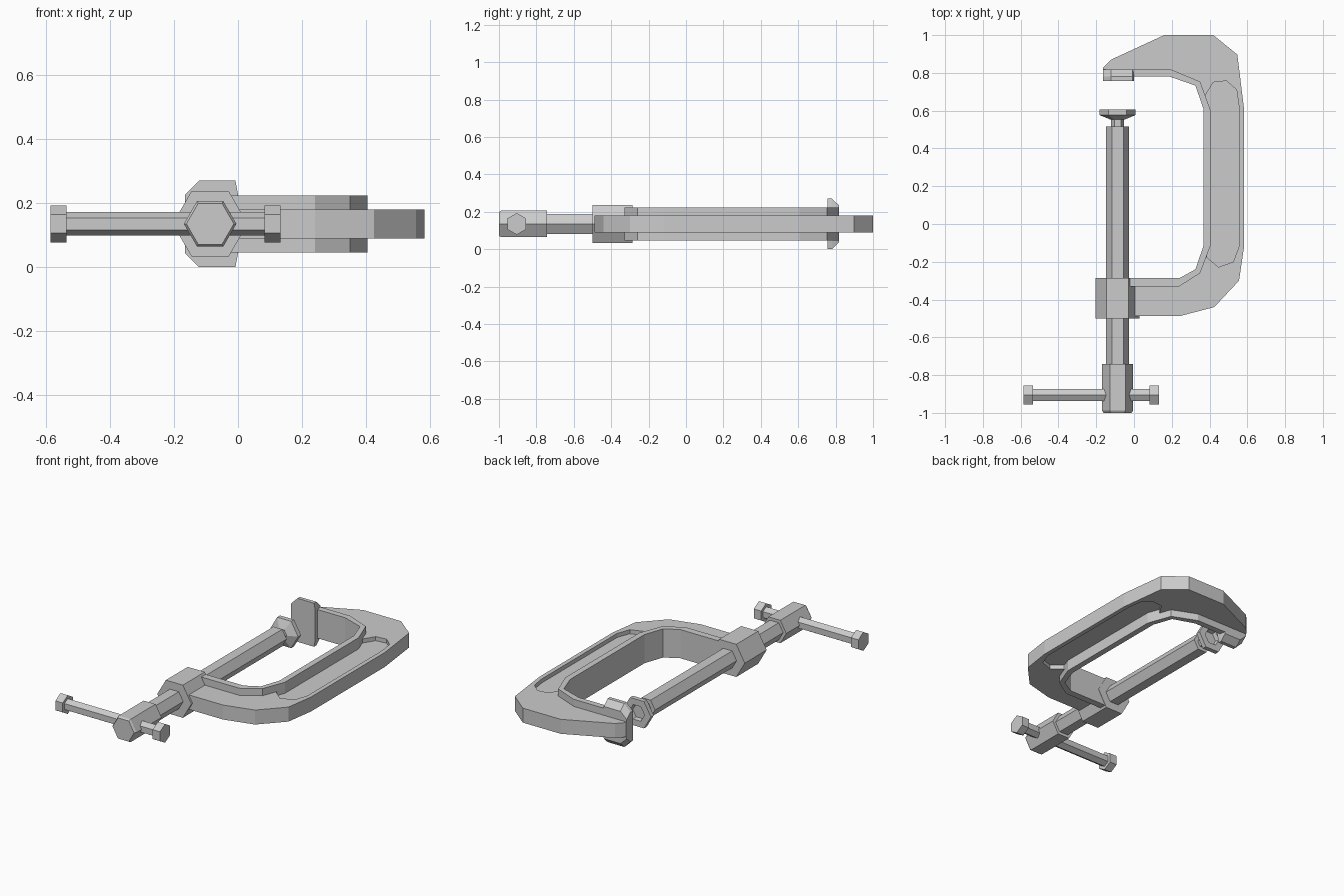
import bpy, bmesh, math
from mathutils import Vector, Matrix

cube = bpy.data.objects.get("Cube")
if cube:
    bpy.data.objects.remove(cube, do_unlink=True)

MID = 0.135          # height of the clamp's middle plane
AXIS = -0.087        # x of the screw axis
HANDLE_Y = -0.905

steel = bpy.data.materials.new("grey steel")
steel.use_nodes = True
steel.diffuse_color = (0.6, 0.6, 0.6, 1)
steel.node_tree.nodes["Principled BSDF"].inputs["Base Color"].default_value = (0.6, 0.6, 0.6, 1)


def finish(name, bm):
    bmesh.ops.recalc_face_normals(bm, faces=bm.faces)
    mesh = bpy.data.meshes.new(name)
    bm.to_mesh(mesh)
    bm.free()
    mesh.materials.append(steel)
    obj = bpy.data.objects.new(name, mesh)
    bpy.context.collection.objects.link(obj)
    return obj


def plate(name, outline, z0, z1):
    """Flat outline in x, y extruded from z0 to z1."""
    bm = bmesh.new()
    face = bm.faces.new([bm.verts.new((x, y, z0)) for x, y in outline])
    up = bmesh.ops.extrude_face_region(bm, geom=[face])["geom"]
    bmesh.ops.translate(bm, vec=(0, 0, z1 - z0),
                        verts=[v for v in up if isinstance(v, bmesh.types.BMVert)])
    return finish(name, bm)


def hex_lathe(name, stations, origin, u, v, along):
    """Six-sided solid through (position, radius) stations; corners point along u."""
    bm = bmesh.new()
    u, v, along, origin = map(Vector, (u, v, along, origin))
    rings = []
    for pos, r in stations:
        angles = [math.radians(60 * i) for i in range(6)]
        rings.append([bm.verts.new(origin + along * pos + (u * math.cos(a) + v * math.sin(a)) * r)
                      for a in angles])
    for a, b in zip(rings, rings[1:]):
        for i in range(6):
            j = (i + 1) % 6
            bm.faces.new((a[i], a[j], b[j], b[i]))
    bm.faces.new(rings[0])
    bm.faces.new(rings[-1])
    return finish(name, bm)


def on_screw(name, stations):
    return hex_lathe(name, stations, (AXIS, 0, MID), (1, 0, 0), (0, 0, 1), (0, 1, 0))


def on_handle(name, stations):
    return hex_lathe(name, stations, (0, HANDLE_Y, MID), (0, 0, 1), (0, 1, 0), (1, 0, 0))


# C-shaped frame with a shallow pocket in each side of its spine
inner = [(-0.03, -0.287), (0.24, -0.287), (0.325, -0.24), (0.367, -0.118),
         (0.367, 0.612), (0.325, 0.733), (0.19, 0.78), (-0.01, 0.78)]
rim_outer = [(-0.01, 0.817), (0.198, 0.817), (0.35, 0.754), (0.404, 0.606),
             (0.404, -0.118), (0.35, -0.26), (0.24, -0.33), (-0.03, -0.33)]
back = [(-0.01, 0.815), (-0.165, 0.815), (-0.165, 0.825), (-0.122, 0.87), (0.16, 1.0),
        (0.42, 1.0), (0.547, 0.897), (0.583, 0.606), (0.583, -0.118),
        (0.556, -0.30), (0.425, -0.44), (0.24, -0.488), (-0.03, -0.488)]
frame = plate("frame", inner + back, 0.09, 0.18)
pocket = [(0.385, -0.176), (0.447, -0.228), (0.526, -0.2), (0.556, -0.118),
          (0.556, 0.62), (0.543, 0.71), (0.49, 0.758), (0.42, 0.75), (0.372, 0.672),
          (0.39, 0.606), (0.39, -0.118)]
for z0, z1 in ((0.155, 0.25), (0.02, 0.115)):
    cutter = plate("pocket_cutter", pocket, z0, z1)
    cutter.hide_render = True
    cut = frame.modifiers.new("pocket", "BOOLEAN")
    cut.object, cut.operation, cut.solver = cutter, "DIFFERENCE", "EXACT"
    bpy.context.view_layer.objects.active = frame
    bpy.ops.object.modifier_apply(modifier=cut.name)
    bpy.data.objects.remove(cutter, do_unlink=True)

# Wide flange round the inside of the frame
plate("inner_flange", inner + rim_outer, 0.046, 0.224)

# Fixed jaw pad: chamfered upright plate, lower at its back
bm = bmesh.new()
rings = []
for y, half, shoulder in ((0.757, 0.135, 0.092), (0.78, 0.135, 0.092), (0.817, 0.1, 0.06)):
    side = [(-0.165, shoulder), (-0.122, half), (-0.008, half), (0.0, shoulder)]
    loop = side + [(x, -z) for x, z in reversed(side)]
    rings.append([bm.verts.new((x, y, MID + z)) for x, z in loop])
for a, b in zip(rings, rings[1:]):
    for i in range(8):
        j = (i + 1) % 8
        bm.faces.new((a[i], a[j], b[j], b[i]))
bm.faces.new(rings[0])
bm.faces.new(rings[-1])
finish("fixed_jaw_pad", bm)

# Screw, its threaded collar, head and swivel foot
on_screw("screw_collar", [(-0.5, 0.117), (-0.285, 0.117)])
on_screw("screw_rod", [(-0.76, 0.061), (0.515, 0.061)])
on_screw("screw_tip", [(0.5, 0.034), (0.575, 0.034)])
on_screw("screw_head", [(-1.0, 0.074), (-0.988, 0.082), (-0.742, 0.082)])
on_screw("swivel_foot", [(0.553, 0.038), (0.577, 0.096), (0.605, 0.096),
                         (0.605, 0.052), (0.58, 0.046)])

# Sliding handle bar with end caps
on_handle("handle_bar", [(-0.56, 0.037), (0.11, 0.037)])
for name, x in (("right_handle_cap", -0.585), ("left_handle_cap", 0.083)):
    on_handle(name, [(x, 0.058), (x + 0.05, 0.058)])
